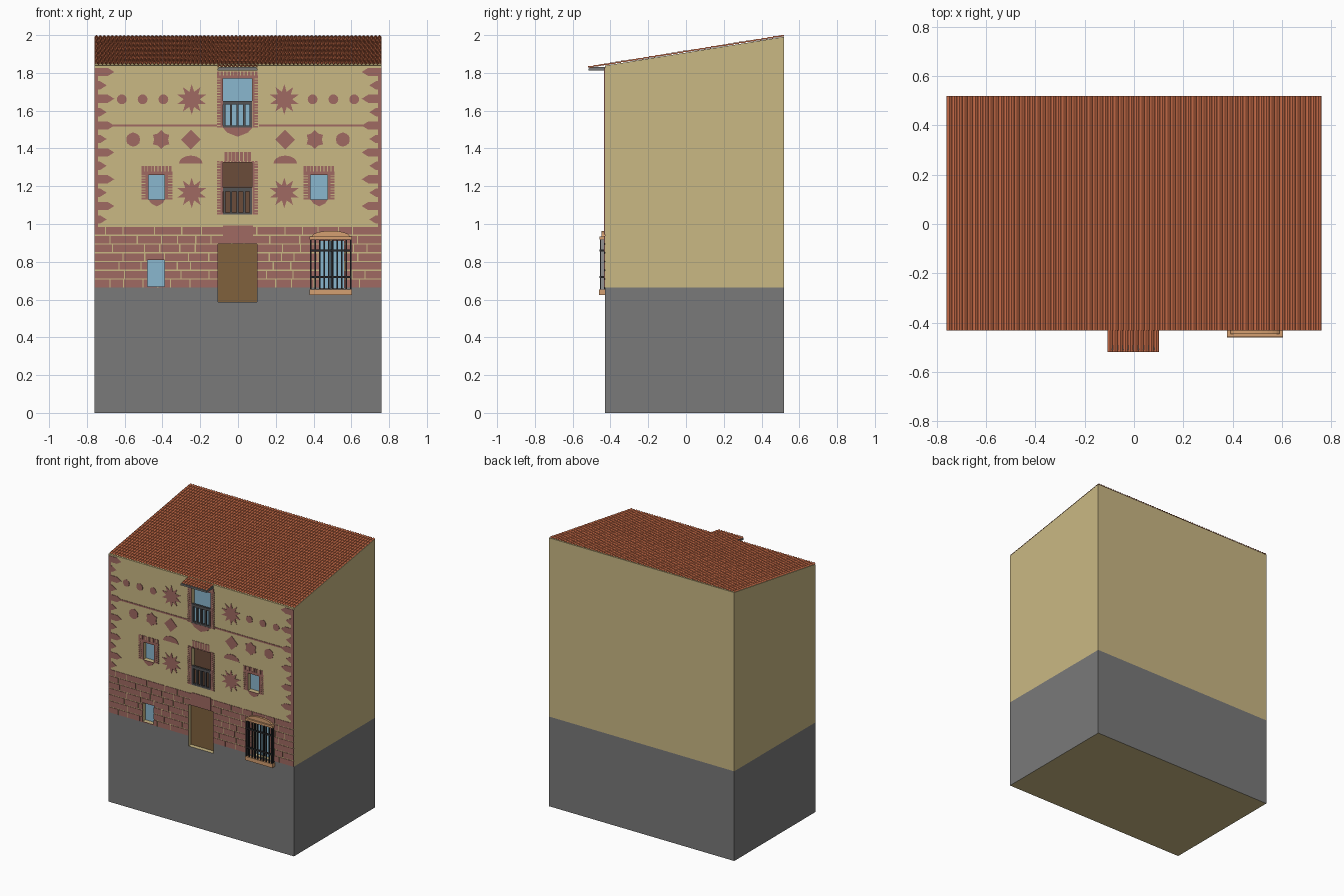
import bpy, bmesh, math, random

if "Cube" in bpy.data.objects:
    bpy.data.objects.remove(bpy.data.objects["Cube"])
random.seed(4)
W, YF, YB = 0.76, -0.43, 0.52          # half width, front and back planes


def mat(name, r, g, b):
    m = bpy.data.materials.new(name)
    m.diffuse_color = [(c / 255) ** 2.2 for c in (r, g, b)] + [1]
    m.use_nodes = True
    m.node_tree.nodes["Principled BSDF"].inputs["Base Color"].default_value = m.diffuse_color
    return m


WALL = mat("plaster", 201, 183, 131)
GREY = mat("plinth_grey", 121, 121, 121)
MAUVE = mat("mauve", 158, 105, 98)
TILE = mat("terracotta", 203, 110, 75)
GLASS = mat("glass", 137, 182, 206)
DOOR = mat("door_wood", 127, 97, 63)
DARK = mat("dark_wood", 106, 77, 60)
IRON = mat("iron", 45, 45, 47)
RAIL = mat("railing_grey", 84, 84, 86)
STONE = mat("warm_stone", 212, 158, 112)


def finish(name, bm, *mats):
    bmesh.ops.recalc_face_normals(bm, faces=bm.faces)
    me = bpy.data.meshes.new(name)
    bm.to_mesh(me)
    bm.free()
    ob = bpy.data.objects.new(name, me)
    bpy.context.collection.objects.link(ob)
    for m in mats:
        me.materials.append(m)
    return ob


def plates(name, shapes, y0, y1, m):
    """Extrude outlines drawn in the x-z plane from y0 to y1."""
    bm = bmesh.new()
    for pts in shapes:
        a = [bm.verts.new((x, y0, z)) for x, z in pts]
        b = [bm.verts.new((x, y1, z)) for x, z in pts]
        bm.faces.new(a)
        bm.faces.new(b[::-1])
        for i in range(len(a)):
            j = (i + 1) % len(a)
            bm.faces.new((a[i], b[i], b[j], a[j]))
    return finish(name, bm, m)


def rect(x0, x1, z0, z1):
    return [(x0, z0), (x1, z0), (x1, z1), (x0, z1)]


def star(x, z, n, r, inner):
    return [(x + k * math.sin(math.pi * i / n), z + k * math.cos(math.pi * i / n))
            for i in range(2 * n) for k in [inner if i % 2 else r]]


def arc(x, z, w, h, n=12):
    return [(x + w * math.cos(math.pi * i / n), z + h * math.sin(math.pi * i / n))
            for i in range(n + 1)]


def both(shapes):
    return shapes + [[(-x, z) for x, z in s] for s in shapes]


def roof_z(y):
    return 1.838 + (y - YF) * 0.153 / (YB - YF)


# house body: sloped box split into plinth and plaster
bm = bmesh.new()
bmesh.ops.create_cube(bm, size=1)
for v in bm.verts:
    y = YB if v.co.y > 0 else YF
    v.co = (math.copysign(W, v.co.x), y, roof_z(y) if v.co.z > 0 else 0)
bmesh.ops.bisect_plane(bm, geom=bm.verts[:] + bm.edges[:] + bm.faces[:],
                       plane_co=(0, 0, 0.665), plane_no=(0, 0, 1))
for f in bm.faces:
    f.material_index = int(0.01 < f.calc_center_median().z < 0.665)
house = finish("house_walls", bm, WALL, GREY)

# openings and their infill
openings = {
    "small_window": (-0.48, -0.39, 0.67, 0.81, GLASS),
    "front_door": (-0.105, 0.1, 0.587, 0.895, DOOR),
    "caged_window": (0.43, 0.56, 0.662, 0.91, GLASS),
    "middle_window_left": (-0.475, -0.388, 1.13, 1.26, GLASS),
    "middle_window_right": (0.383, 0.475, 1.13, 1.26, GLASS),
    "balcony_door": (-0.08, 0.075, 1.05, 1.325, DARK),
    "top_window": (-0.08, 0.075, 1.51, 1.77, GLASS)}
cutter = plates("opening_cutter", [rect(*o[:4]) for o in openings.values()], -0.5, YF + 0.04, WALL)
cutter.hide_render = True
cutter.hide_viewport = True
for name, o in openings.items():
    plates(name, [rect(*o[:4])], YF + 0.032, YF + 0.042, o[4])

# brick ground floor
bricks, rows = [], 7
for r in range(rows):
    h = 0.325 / rows
    z, x = 0.665 + r * h, -W
    while x < W:
        x2 = x + random.uniform(0.06, 0.17)
        if x2 > W - 0.05:
            x2 = W + 0.006
        bricks.append(rect(x, x2 - 0.006, z, z + h - 0.006))
        x = x2
brick = plates("brick_courses", bricks, YF - 0.003, YF + 0.002, MAUVE)
for ob in (house, brick):
    mod = ob.modifiers.new("openings", "BOOLEAN")
    mod.operation, mod.object, mod.solver = "DIFFERENCE", cutter, "EXACT"
plates("door_lintel", [rect(-0.08, 0.08, 0.9, 0.993)], YF - 0.004, YF, MAUVE)

# corner quoins, alternating long and short
quoins = []
for i in range(12):
    z, l = 1.805 - i * 0.071, (0.105, 0.065)[i % 2]
    quoins.append([(-W, z - 0.022), (-W + l - 0.035, z - 0.022), (-W + l, z),
                   (-W + l - 0.035, z + 0.022), (-W, z + 0.022)])
    quoins.append(rect(-W, -W + 0.02, z - 0.049, z - 0.022))
plates("corner_quoins", both(quoins), YF - 0.003, YF, MAUVE)

# painted ornaments and string course
orn = [star(-x, 1.66, 8, 0.026, 0.026) for x in (0.395, 0.505, 0.615)]
orn += [star(-0.245, 1.66, 10, 0.08, 0.042), star(-0.245, 1.165, 10, 0.08, 0.042),
        star(-0.555, 1.447, 6, 0.038, 0.036), star(-0.407, 1.447, 6, 0.05, 0.037),
        rect(-0.7, -0.112, 1.517, 1.528), star(-0.25, 1.447, 2, 0.052, 0.052),
        arc(-0.25, 1.32, 0.062, 0.042)]
plates("facade_ornaments", both(orn), YF - 0.003, YF, MAUVE)


# striped window surrounds
def surround(name, cx, w, o, z0, z1, top, tip):
    s = []
    for k in (-1, 1):
        i = o + (w - o) * 0.4
        s.append(rect(*sorted((cx + k * o, cx + k * i)), z0, z1))
        n = int((z1 - z0) / 0.014)
        for j in range(n):
            z = z0 + (z1 - z0) * j / n
            s.append(rect(*sorted((cx + k * i, cx + k * w)), z, z + 0.010))
    s.append(rect(cx - w, cx + w, z1, z1 + (top - z1) * 0.4))
    n = int(w / 0.009)
    for j in range(n):
        x = cx - w + 2 * w * j / n
        s.append(rect(x, x + 1.5 * w / n, z1 + (top - z1) * 0.4, top))
    if tip:
        s.append([(cx - o, z0), (cx - o * 0.7, z0 - tip * 0.55), (cx, z0 - tip),
                  (cx + o * 0.7, z0 - tip * 0.55), (cx + o, z0)])
    plates(name, s, YF - 0.003, YF, MAUVE)


surround("top_surround", -0.002, 0.109, 0.078, 1.51, 1.77, 1.808, 0.048)
surround("balcony_surround", -0.002, 0.109, 0.078, 1.05, 1.325, 1.333, 0)
surround("window_surround_left", -0.43, 0.082, 0.044, 1.13, 1.26, 1.308, 0.037)
surround("window_surround_right", 0.43, 0.082, 0.046, 1.13, 1.26, 1.308, 0.037)
plates("balcony_crest", [rect(x, x + 0.017, 1.333, 1.382)
                         for x in (-0.072 + 0.0205 * i for i in range(7))], YF - 0.003, YF, MAUVE)

# balcony railings
for name, z in (("balcony_railing", 1.05), ("top_railing", 1.51)):
    s = [rect(-0.08, 0.075, z, z + 0.012), rect(-0.08, 0.075, z + 0.122, z + 0.142)]
    s += [rect(x - 0.006, x + 0.006, z + 0.012, z + 0.122)
          for x in (-0.072 + i * 0.0348 for i in range(5))]
    plates(name, s, YF - 0.002, YF + 0.012, RAIL)

# caged window: sill, stepped head, iron bars
plates("cage_sill", [rect(0.378, 0.604, 0.625, 0.653)], -0.46, YF, STONE)
plates("cage_head", [rect(0.378, 0.604, 0.918, 0.934)], -0.458, YF, STONE)
plates("cage_arch", [arc(0.491, 0.934, 0.1, 0.03)], -0.447, YF, STONE)
xs = [0.386 + i * 0.21 / 9 for i in range(10)]
plates("cage_bars", [rect(x - 0.004, x + 0.004, 0.653, 0.918) for x in xs], -0.456, -0.448, IRON)
plates("cage_bands", [rect(0.382, 0.6, z, z + 0.01) for z in (0.715, 0.855)], -0.458, -0.446, IRON)
for k, y in enumerate((-0.443, -0.434)):
    plates(f"cage_side_bars_{k}", [rect(x - 0.004, x + 0.004, 0.653, 0.918) for x in (xs[0], xs[-1])],
           y, y + 0.007, IRON)
plates("cage_side_bands", [rect(x - 0.003, x + 0.003, z, z + 0.01) for x in (xs[0], xs[-1])
                           for z in (0.715, 0.855)], -0.446, YF, IRON)
plates("caged_window_mullion", [rect(0.491, 0.499, 0.662, 0.91)], YF + 0.022, YF + 0.032, IRON)


# tiled roof: barrel waves across, overlapping courses up the slope
def tiles(name, x0, x1, y0, y1, cols, rows):
    bm, prev = bmesh.new(), None
    for r in range(rows):
        for t, lift in ((0, 0.0035), (1, 0)):
            y = y0 + (y1 - y0) * (r + t) / rows
            line = [bm.verts.new((x0 + (x1 - x0) * i / (4 * cols), y, roof_z(y) + 0.001 + lift
                                  + 0.008 * abs(math.sin(math.pi * i / 4)))) for i in range(4 * cols + 1)]
            if prev:
                for i in range(4 * cols):
                    bm.faces.new((prev[i], prev[i + 1], line[i + 1], line[i]))
            prev = line
    return finish(name, bm, TILE)


tiles("roof_tiles", -W, W, YF - 0.003, YB, 72, 32)
tiles("canopy_tiles", -0.108, 0.102, -0.52, YF - 0.003, 10, 3)

# canopy slab under the small roof
plates("canopy_slab", [rect(-0.108, 0.102, 1.812, 1.824)], -0.517, YF, GREY)
plates("canopy_bed", [rect(-0.104, 0.098, 1.824, 1.83)], -0.512, YF, GREY)
